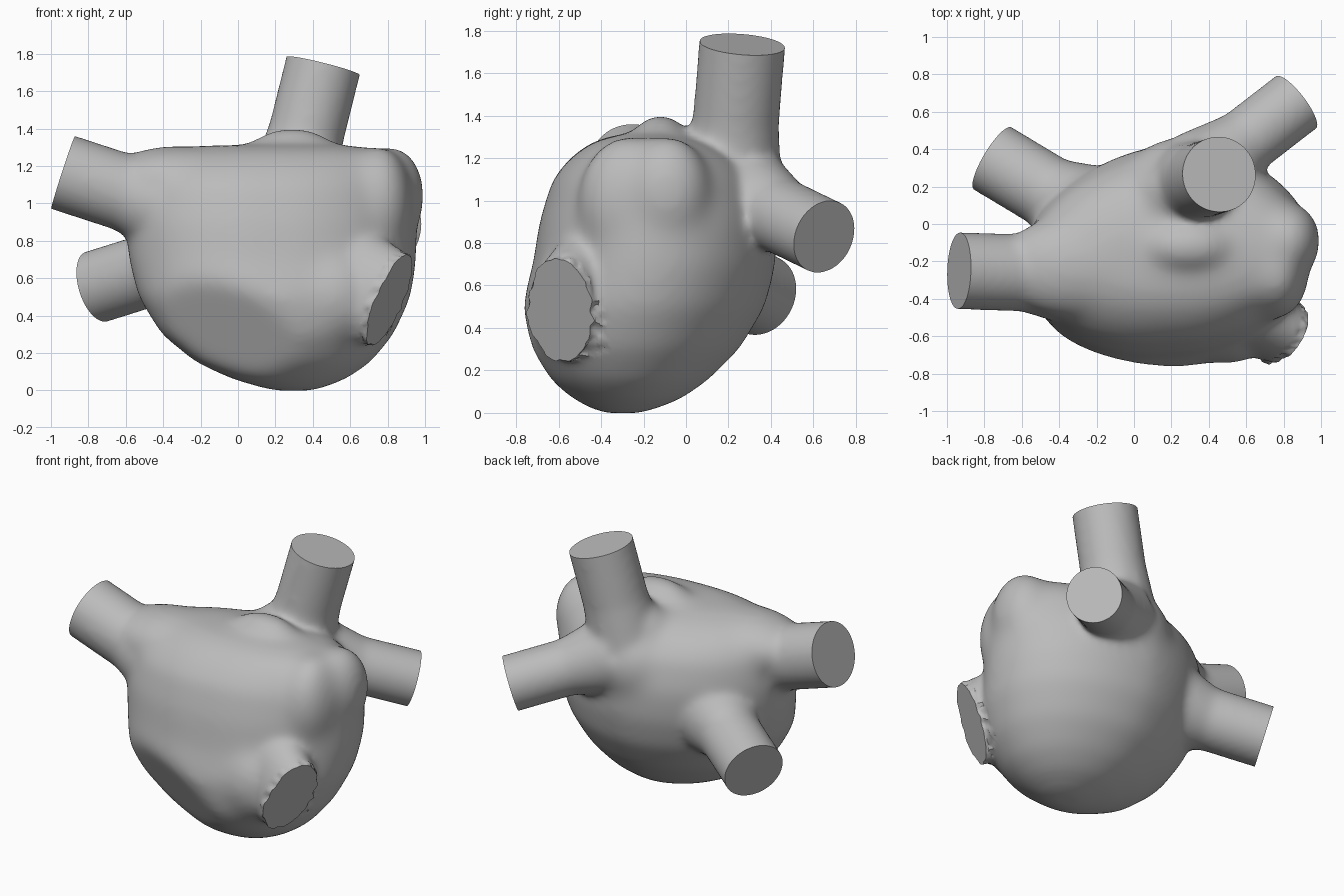
import bpy, bmesh, math
from mathutils import Vector, Matrix, noise

if "Cube" in bpy.data.objects:
    bpy.data.objects.remove(bpy.data.objects["Cube"])

chamber = bpy.data.objects.new("heart_chamber", bpy.data.meshes.new("heart_chamber"))
bpy.context.collection.objects.link(chamber)
bpy.ops.object.select_all(action='DESELECT')
chamber.select_set(True)
bpy.context.view_layer.objects.active = chamber


def fuse(iterations):
    """Merge the overlapping parts into one skin and soften it."""
    remesh = chamber.modifiers.new("fuse", 'REMESH')
    remesh.mode = 'VOXEL'
    remesh.voxel_size = .02
    soften = chamber.modifiers.new("soften", 'SMOOTH')
    soften.factor = .5
    soften.iterations = iterations
    bpy.ops.object.convert(target='MESH')


def cut(point, normal):
    """Slice everything past a plane and close the opening."""
    geom = bm.verts[:] + bm.edges[:] + bm.faces[:]
    bmesh.ops.bisect_plane(bm, geom=geom, plane_co=point, plane_no=normal, clear_outer=True)
    rim = [e for e in bm.edges if e.is_boundary]
    bmesh.ops.edgeloop_fill(bm, edges=rim)


def cone(start, end, r1, r2, squash=1.0, spin=0.0):
    axis = end - start
    turn = axis.to_track_quat('Z', 'Y').to_matrix().to_4x4()
    place = (Matrix.Translation((start + end) / 2) @ turn
             @ Matrix.Rotation(spin, 4, 'Z') @ Matrix.Diagonal((squash, 1, 1, 1)))
    bmesh.ops.create_cone(bm, cap_ends=True, segments=48, radius1=r1, radius2=r2,
                          depth=axis.length, matrix=place)


def blob(centre, size):
    place = Matrix.Translation(centre) @ Matrix.Diagonal((*size, 1))
    bmesh.ops.create_uvsphere(bm, u_segments=32, v_segments=16, radius=1, matrix=place)


# Chamber: stacked oval sections given as height, x range, y range
sections = [
    (-.003, .18, .42, -.4, -.2), (.06, -.03, .58, -.52, -.03), (.15, -.22, .71, -.64, .1),
    (.3, -.4, .83, -.74, .25), (.5, -.52, .92, -.765, .37), (.7, -.57, .95, -.71, .42),
    (.9, -.59, .95, -.68, .42), (1.1, -.56, .92, -.62, .36), (1.2, -.5, .88, -.54, .27),
    (1.27, -.4, .82, -.45, .14), (1.31, -.2, .62, -.34, -.02)]
bm = bmesh.new()
rings = []
for z, x0, x1, y0, y1 in sections:
    ring = []
    for i in range(48):
        a = math.tau * i / 48
        # fuller at the front right, flatter at the back right
        k = 1.01 + (.08 * math.sin(2 * a) if math.cos(a) < 0 else 0)
        ring.append(bm.verts.new(((x0 + x1 + k * (x1 - x0) * math.cos(a)) / 2,
                                  (y0 + y1 + k * (y1 - y0) * math.sin(a)) / 2, z)))
    rings.append(ring)
for low, high in zip(rings, rings[1:]):
    for i in range(48):
        j = (i + 1) % 48
        bm.faces.new((low[i], low[j], high[j], high[i]))
bm.faces.new(rings[0][::-1])
bm.faces.new(rings[-1])

# Flattened valve area on the lower front
cut(Vector((-.1, -.6, .33)), Vector((-.3, -.85, -.45)).normalized())

# Side pouch, its ridge, the crest on top, the shoulders, and fullness behind the stub
blob((.82, -.09, 1.04), (.18, .21, .27))
blob((.755, -.27, .99), (.18, .24, .32))
blob((.29, -.12, 1.23), (.27, .15, .18))
blob((.25, .17, 1.19), (.22, .18, .19))
blob((-.32, -.23, 1.11), (.42, .28, .2))
blob((.27, .22, .99), (.32, .25, .27))
blob((.5, -.48, .5), (.3, .27, .3))
bm.to_mesh(chamber.data)
bm.free()
fuse(50)

# Four vessels: end centre, outward direction, radius, flared base radius
vessels = [
    ((-.935, -.25, 1.165), (-.95, .03, .31), .207, .28),
    ((-.755, .35, .555), (-.8, .48, -.25), .197, .3),
    ((.455, .265, 1.735), (.24, .08, .96), .204, .23),
    ((.865, .65, .83), (.75, .58, -.28), .179, .25)]
bm = bmesh.new()
bm.from_mesh(chamber.data)
planes = []
for end, direction, radius, flare in vessels:
    end, d = Vector(end), Vector(direction).normalized()
    cone(end - d * .8, end + d * .12, radius, radius)
    cone(end - d * .64, end - d * .36, flare, radius)
    planes.append((end, d))

# Short oval stub with a cut face
stub_end = Vector((.81, -.595, .485))
stub_dir = Vector((.83, -.43, -.35)).normalized()
local = stub_dir.to_track_quat('Z', 'Y').inverted() @ Vector((.19, .03, .47))
spin = math.atan2(local.y, local.x) - math.pi / 2
cone(stub_end - stub_dir * .3, stub_end + stub_dir * .09, .31, .25, .63, spin)
bm.to_mesh(chamber.data)
bm.free()
fuse(22)

# Ragged stub rim, then flat cut ends
bm = bmesh.new()
bm.from_mesh(chamber.data)
for v in bm.verts:
    depth = (v.co - stub_end).dot(stub_dir)
    if -.035 < depth < .04 and v.co.y < -.38:
        v.co += noise.noise_vector(v.co * 22) * .018
for point, normal in planes + [(stub_end, stub_dir)]:
    cut(point, normal)
bm.to_mesh(chamber.data)
bm.free()

# Colour and shading
grey = bpy.data.materials.new("plain_grey")
grey.use_nodes = True
colour = (.5, .5, .5, 1)
grey.diffuse_color = colour
grey.node_tree.nodes["Principled BSDF"].inputs["Base Color"].default_value = colour
chamber.data.materials.clear()
chamber.data.materials.append(grey)
bpy.ops.object.shade_smooth_by_angle(angle=math.radians(35))
